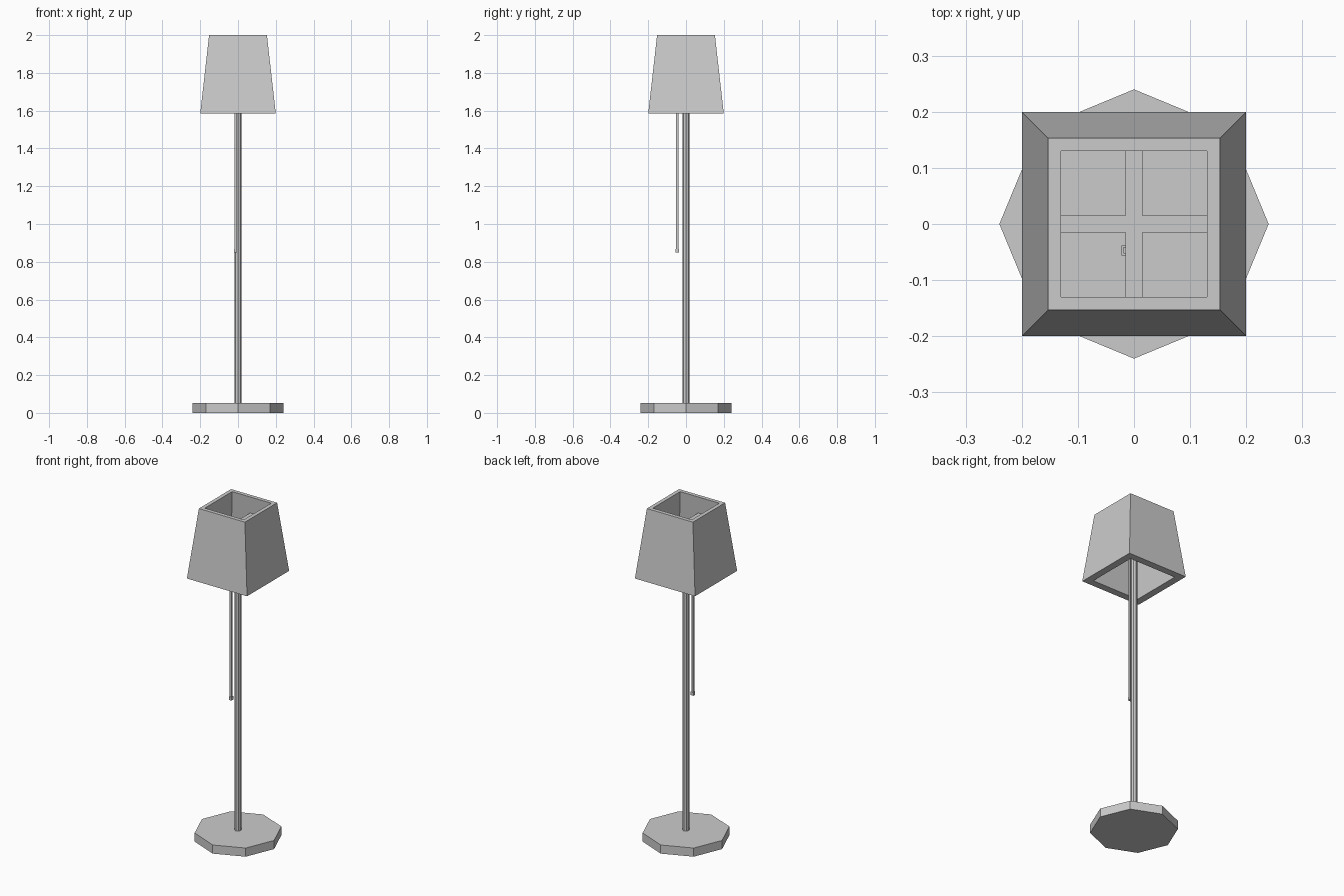
import bpy, math

if "Cube" in bpy.data.objects:
    bpy.data.objects.remove(bpy.data.objects["Cube"])


def make(name, verts, faces):
    mesh = bpy.data.meshes.new(name)
    mesh.from_pydata(verts, [], faces)
    obj = bpy.data.objects.new(name, mesh)
    bpy.context.collection.objects.link(obj)
    return obj


def octagon(name, radius, z0, z1):
    bpy.ops.mesh.primitive_cylinder_add(vertices=8, radius=radius, depth=z1 - z0,
                                        location=(0, 0, (z0 + z1) / 2))
    bpy.context.object.name = name


def box(name, half_x, half_y, z0, z1, x=0, y=0):
    bpy.ops.mesh.primitive_cube_add(size=1, location=(x, y, (z0 + z1) / 2))
    obj = bpy.context.object
    obj.name = name
    obj.scale = (half_x * 2, half_y * 2, z1 - z0)


def square(half, z):
    return [(sx * half, sy * half, z) for sx, sy in ((-1, -1), (1, -1), (1, 1), (-1, 1))]


# Base and pole
octagon("base", 0.24, 0, 0.052)
octagon("pole", 0.019, 0.052, 1.89)

# Hollow tapered shade: outer bottom, outer top, inner top, inner bottom rings
rings = [(0.2, 1.585), (0.153, 2.0), (0.13, 2.0), (0.157, 1.585)]
verts = [v for half, z in rings for v in square(half, z)]
faces = []
for r in range(4):
    for i in range(4):
        a, b, n = r * 4, (r + 1) % 4 * 4, (i + 1) % 4
        faces.append((a + i, a + n, b + n, b + i))
make("shade", verts, faces)

# Cross-shaped shade support: four-armed outline extruded down
w, l = 0.015, 0.138
arm = [(l, -w), (l, w), (w, w)]
outline = []
for k in range(4):
    c, s = round(math.cos(k * math.pi / 2)), round(math.sin(k * math.pi / 2))
    outline += [(x * c - y * s, x * s + y * c) for x, y in arm]
n = len(outline)
verts = [(x, y, z) for z in (1.87, 1.9) for x, y in outline]
faces = [tuple(range(n - 1, -1, -1)), tuple(range(n, 2 * n))]
faces += [(i, (i + 1) % n, n + (i + 1) % n, n + i) for i in range(n)]
make("shade_support", verts, faces)

# Pull cord with a small square bead
box("pull_cord", 0.006, 0.006, 0.865, 1.88, -0.013, -0.047)
box("cord_bead", 0.009, 0.009, 0.848, 0.868, -0.013, -0.047)
